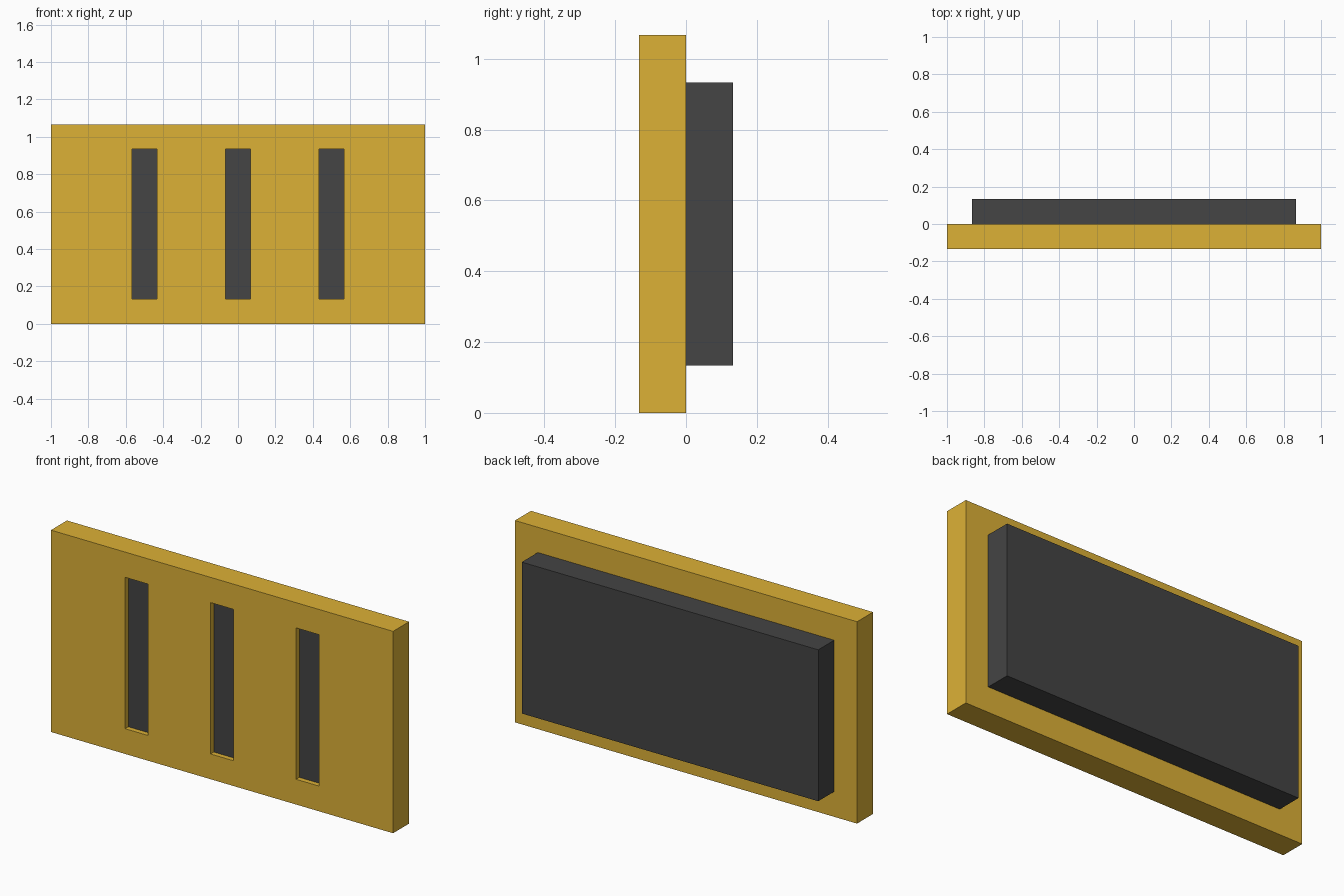
import bpy
import bmesh
from mathutils import Vector

if "Cube" in bpy.data.objects:
    bpy.data.objects.remove(bpy.data.objects["Cube"])

DEPTH = 2 / 15             # thickness of plate and rear housing
TOP = 16 / 15
SLOT_X = (-0.5, 0.0, 0.5)
SLOT_Z = (2 / 15, 14 / 15)
RECESS = DEPTH / 5         # bars sit this far behind the plate face


def material(name, rgb):
    mat = bpy.data.materials.new(name)
    mat.diffuse_color = (*rgb, 1)
    mat.use_nodes = True
    mat.node_tree.nodes["Principled BSDF"].inputs["Base Color"].default_value = mat.diffuse_color
    return mat


def box(name, x, y, z, mat=None):
    """Box from (min, max) ranges on each axis."""
    bm = bmesh.new()
    bmesh.ops.create_cube(bm, size=1)
    ranges = (x, y, z)
    bmesh.ops.scale(bm, vec=Vector([b - a for a, b in ranges]), verts=bm.verts)
    bmesh.ops.translate(bm, vec=Vector([(a + b) / 2 for a, b in ranges]), verts=bm.verts)
    mesh = bpy.data.meshes.new(name)
    bm.to_mesh(mesh)
    bm.free()
    obj = bpy.data.objects.new(name, mesh)
    bpy.context.collection.objects.link(obj)
    if mat:
        mesh.materials.append(mat)
    return obj


yellow = material("yellow", (0.72, 0.44, 0.037))
dark = material("dark_grey", (0.058, 0.058, 0.058))

# Front plate
plate = box("front_plate", (-1, 1), (-DEPTH, 0), (0, TOP), yellow)

# Slots cut through the plate, each filled by a slightly recessed dark bar
for i, cx in enumerate(SLOT_X, 1):
    span = (cx - DEPTH / 2, cx + DEPTH / 2)
    cutter = box(f"slot_cutter_{i}", span, (-DEPTH - 0.1, 0.1), SLOT_Z)
    cutter.hide_render = True
    cutter.hide_set(True)
    cut = plate.modifiers.new(f"slot_{i}", 'BOOLEAN')
    cut.operation = 'DIFFERENCE'
    cut.solver = 'EXACT'
    cut.object = cutter
    box(f"slot_bar_{i}", span, (-DEPTH + RECESS, 0), SLOT_Z, dark)

# Rear housing
box("rear_housing", (-13 / 15, 13 / 15), (0, DEPTH), SLOT_Z, dark)
